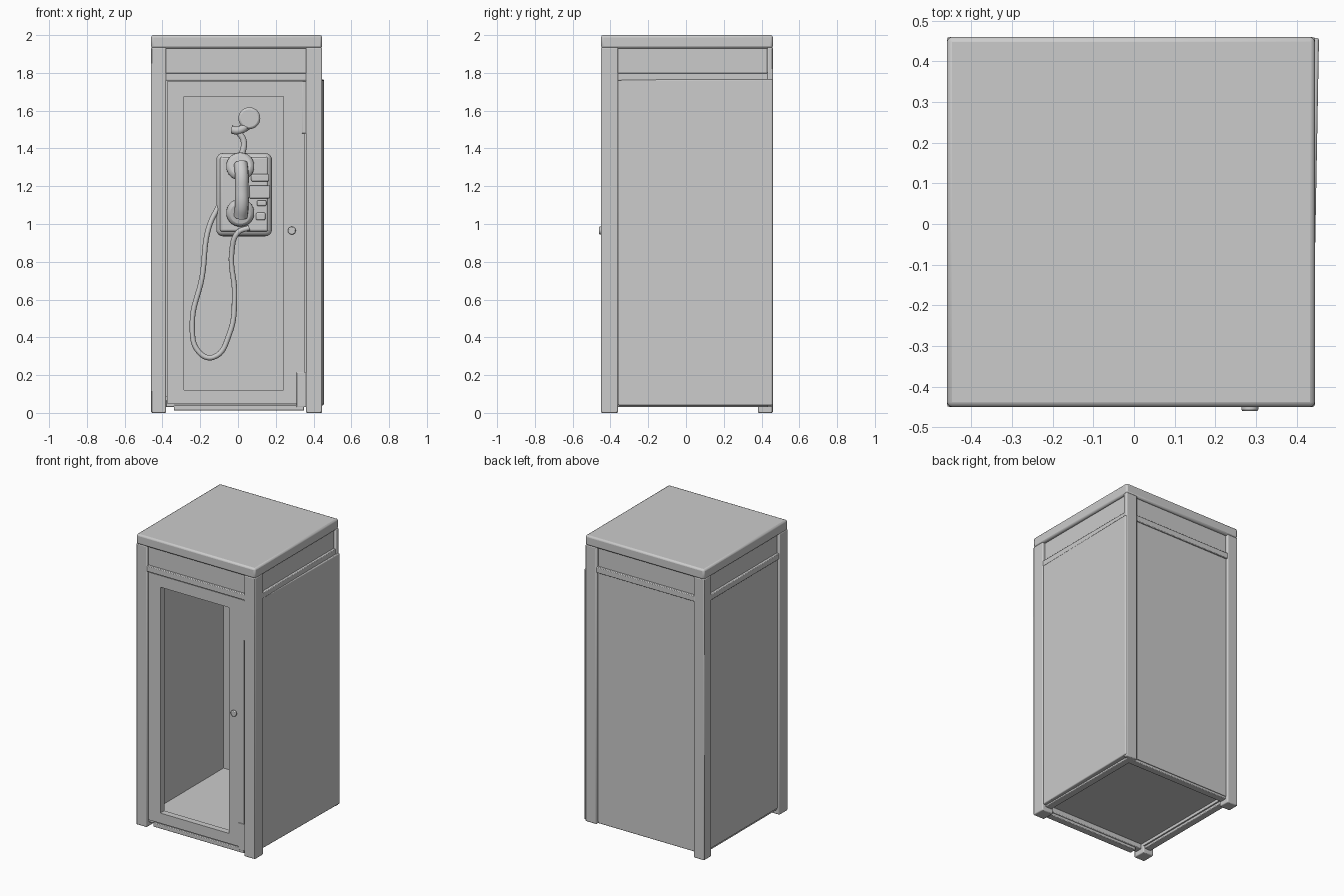
import bpy, bmesh, math
from mathutils import Vector


def finish(ob, bevel=0.0, segs=2, smooth=True):
    if bevel:
        m = ob.modifiers.new("bevel", 'BEVEL')
        m.width, m.segments, m.limit_method = bevel, segs, 'ANGLE'
    if smooth:
        bpy.ops.object.select_all(action='DESELECT')
        ob.select_set(True)
        bpy.context.view_layer.objects.active = ob
        bpy.ops.object.shade_smooth_by_angle(angle=math.radians(35))
    return ob


def box(name, x0, x1, y0, y1, z0, z1, bevel=0.0, segs=2):
    me = bpy.data.meshes.new(name)
    bm = bmesh.new()
    bmesh.ops.create_cube(bm, size=1)
    for v in bm.verts:
        v.co = Vector(((x0 + x1) / 2 + v.co.x * (x1 - x0),
                       (y0 + y1) / 2 + v.co.y * (y1 - y0),
                       (z0 + z1) / 2 + v.co.z * (z1 - z0)))
    bm.to_mesh(me)
    bm.free()
    ob = bpy.data.objects.new(name, me)
    bpy.context.collection.objects.link(ob)
    return finish(ob, bevel, segs, smooth=bevel > 0)


def disc(name, x, y, z, r, depth, bevel=0.004, tilt=0):
    bpy.ops.mesh.primitive_cylinder_add(vertices=28, radius=r, depth=depth, location=(x, y, z),
                                        rotation=(math.radians(90 + tilt), 0, 0))
    ob = bpy.context.object
    ob.name = name
    return finish(ob, bevel)


def tube(name, pts, r):
    cu = bpy.data.curves.new(name, 'CURVE')
    cu.dimensions = '3D'
    cu.bevel_depth, cu.bevel_resolution = r, 3
    cu.resolution_u, cu.use_fill_caps = 8, True
    sp = cu.splines.new('BEZIER')
    sp.bezier_points.add(len(pts) - 1)
    for b, p in zip(sp.bezier_points, pts):
        b.co = p
        b.handle_left_type = b.handle_right_type = 'AUTO'
    ob = bpy.data.objects.new(name, cu)
    bpy.context.collection.objects.link(ob)
    return ob


# Overall limits of the booth
L, R, F, B = -0.46, 0.445, -0.45, 0.46

# Roof and header band with recessed sign panels on all sides
box("roof", L, R, F, B, 1.93, 2.0, 0.012)
box("header_panel", L + 0.02, R - 0.02, F + 0.02, B - 0.02, 1.79, 1.94)
box("header_ledge", L + 0.004, R - 0.004, F + 0.004, B - 0.004, 1.76, 1.80, 0.004)

# Corner posts; the rear right one is thin and has no foot
box("front_left_post", L, -0.38, F, -0.36, 0.0, 1.935, 0.006)
box("front_right_post", 0.36, R, F, -0.36, 0.0, 1.935, 0.006)
box("back_left_post", L, -0.38, 0.38, B, 0.0, 1.935, 0.006)
box("back_right_post", 0.36, R, 0.43, B, 0.03, 1.935, 0.006)

# Wall panels
box("left_wall", L + 0.015, -0.38, -0.37, 0.40, 0.045, 1.77)
box("back_wall", -0.40, 0.37, 0.385, B - 0.015, 0.045, 1.77)
right_wall = box("right_wall", 0.37, R - 0.005, -0.36, B - 0.002, 0.04, 1.765)
for v in right_wall.data.vertices:      # the wall leans out a little at the back
    if v.co.x > 0.4 and v.co.y > 0:
        v.co.x = 0.455
finish(right_wall, 0.006)

# Floor with a frame of beams below it
box("floor", -0.42, 0.42, -0.41, 0.43, 0.065, 0.09)
for name, x0, x1, y0, y1 in (("left_floor_beam", -0.44, -0.39, -0.37, 0.40),
                             ("right_floor_beam", 0.37, 0.42, -0.37, 0.44),
                             ("back_floor_beam", -0.39, 0.38, 0.39, 0.44),
                             ("front_floor_beam", -0.38, 0.36, -0.43, -0.38)):
    box(name, x0, x1, y0, y1, 0.03, 0.067, 0.005)
box("door_sill", -0.34, 0.35, -0.438, -0.39, 0.012, 0.042, 0.004)

# Door frame around the open window
DF, DB = -0.438, -0.395
box("door_left_stile", -0.375, -0.285, DF, DB, 0.05, 1.755)
box("door_right_stile", 0.24, 0.353, DF, DB, 0.05, 1.755)
box("door_top_rail", -0.285, 0.24, DF, DB, 1.675, 1.755)
box("door_bottom_rail", -0.285, 0.24, DF, DB, 0.05, 0.12)
box("upper_hinge_strip", 0.338, 0.362, DF - 0.006, DB, 1.48, 1.757, 0.003)
box("lower_hinge_plate", 0.31, 0.362, DF - 0.004, DB, 0.03, 0.215, 0.003)
disc("door_knob_stem", 0.285, -0.442, 0.965, 0.012, 0.02, 0.002)
disc("door_knob", 0.285, -0.453, 0.965, 0.021, 0.015, 0.005)

# Telephone body on the back wall
box("phone_body", -0.115, 0.18, 0.28, 0.39, 0.935, 1.375, 0.035, 4)
box("phone_face", -0.095, 0.16, 0.265, 0.30, 0.96, 1.355, 0.012, 3)

# Handset: bowed grip with round ear and mouth pieces
tube("handset_grip", [(0.015, 0.225, 1.32), (0.02, 0.195, 1.26), (0.02, 0.19, 1.18),
                      (0.02, 0.195, 1.10), (0.015, 0.225, 1.04)], 0.037)
for name, z, tilt in (("handset_earpiece", 1.305, -12), ("handset_mouthpiece", 1.06, 12)):
    disc(name, 0.012, 0.24, z, 0.074, 0.055, 0.02, tilt)

# Keys and coin parts to the right of the handset
for i, (x0, x1, z0, z1) in enumerate(((0.07, 0.165, 1.225, 1.265), (0.06, 0.17, 1.135, 1.205),
                                      (0.10, 0.15, 1.095, 1.125))):
    box("phone_key_%d" % (i + 1), x0, x1, 0.245, 0.28, z0, z1, 0.007)
box("coin_return", 0.095, 0.145, 0.25, 0.28, 1.02, 1.06, 0.007)

# Bell disc and small bracket above the phone
disc("wall_bell", 0.06, 0.365, 1.56, 0.058, 0.05, 0.012)
tube("bell_bracket", [(0.05, 0.365, 1.52), (0.0, 0.35, 1.495), (-0.035, 0.35, 1.50)], 0.022)
tube("bell_wire", [(0.0, 0.355, 1.49), (0.03, 0.355, 1.44), (0.02, 0.35, 1.36)], 0.017)

# Hanging handset cord
tube("handset_cord", [(-0.10, 0.31, 1.10), (-0.155, 0.29, 0.98), (-0.19, 0.28, 0.72),
                      (-0.242, 0.28, 0.47), (-0.205, 0.28, 0.32), (-0.13, 0.28, 0.295),
                      (-0.045, 0.28, 0.42), (-0.018, 0.28, 0.62), (-0.033, 0.27, 0.85),
                      (0.0, 0.25, 0.955), (0.06, 0.25, 0.98)], 0.014)
